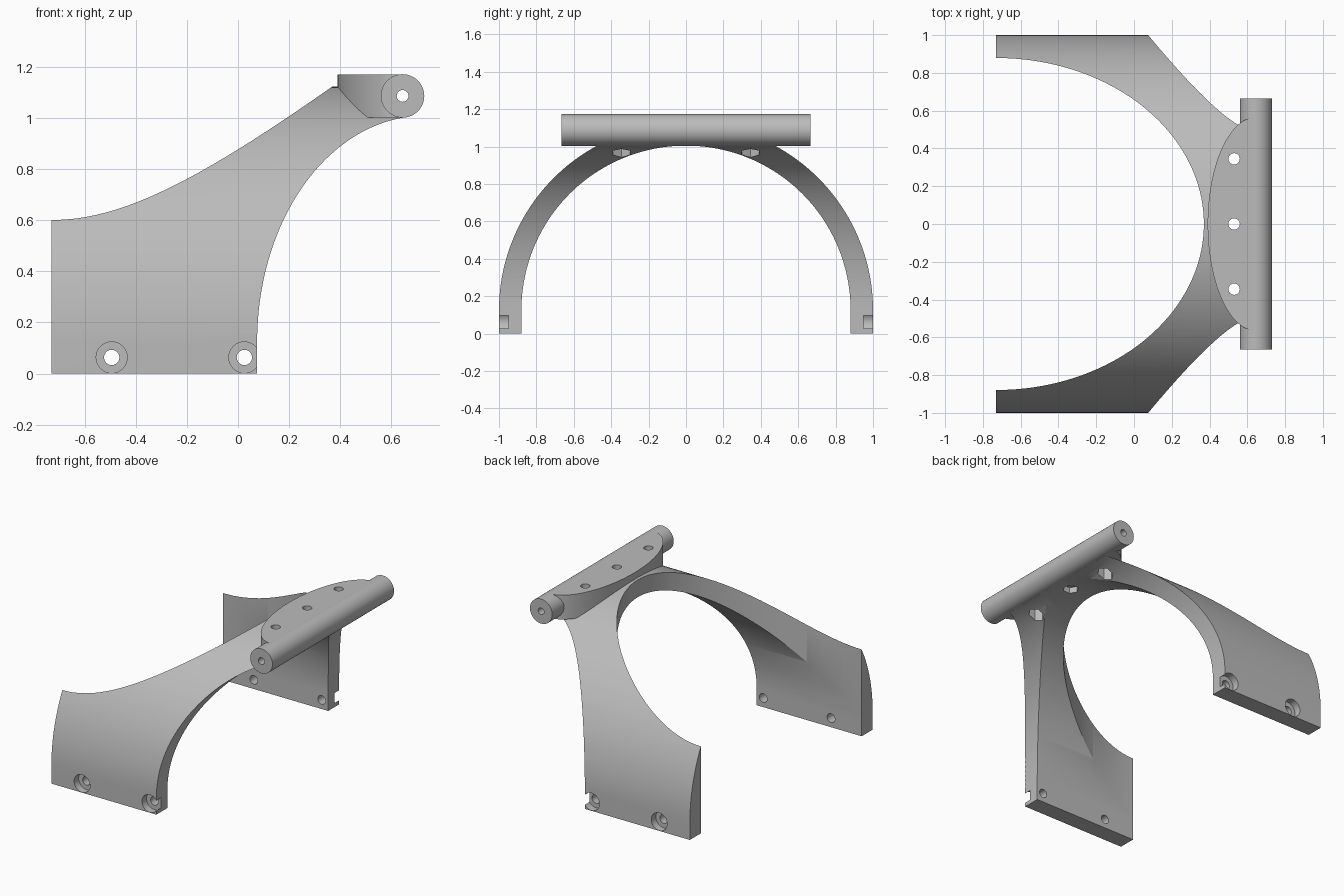
import bpy
import bmesh
from math import cos, sin, pi, radians

cube = bpy.data.objects.get("Cube")
if cube:
    bpy.data.objects.remove(cube, do_unlink=True)

grey = bpy.data.materials.new("plain grey")
grey.use_nodes = True
COLOUR = (0.5, 0.5, 0.5, 1)
grey.diffuse_color = COLOUR
grey.node_tree.nodes["Principled BSDF"].inputs["Base Color"].default_value = COLOUR


def arc(cu, cv, ru, rv, start, end, steps):
    """Points along an elliptical arc, angles in degrees."""
    angles = [radians(start + (end - start) * i / steps) for i in range(steps + 1)]
    return [(cu + ru * cos(a), cv + rv * sin(a)) for a in angles]


def ring(cu, cv, ru, rv=None, steps=32):
    return arc(cu, cv, ru, rv or ru, 0, 360, steps)[:-1]


def prism(name, outline, axis, low, high):
    """Extrude a flat outline along one axis."""
    place = {"x": lambda u, v, w: (w, u, v),
             "y": lambda u, v, w: (u, w, v),
             "z": lambda u, v, w: (u, v, w)}[axis]
    bm = bmesh.new()
    a = [bm.verts.new(place(u, v, low)) for u, v in outline]
    b = [bm.verts.new(place(u, v, high)) for u, v in outline]
    bm.faces.new(a)
    bm.faces.new(b)
    for i in range(len(a)):
        j = (i + 1) % len(a)
        bm.faces.new((a[i], a[j], b[j], b[i]))
    bmesh.ops.recalc_face_normals(bm, faces=bm.faces)
    mesh = bpy.data.meshes.new(name)
    bm.to_mesh(mesh)
    bm.free()
    mesh.materials.append(grey)
    obj = bpy.data.objects.new(name, mesh)
    bpy.context.collection.objects.link(obj)
    return obj


def activate(obj):
    bpy.ops.object.select_all(action="DESELECT")
    obj.select_set(True)
    bpy.context.view_layer.objects.active = obj


def cut(obj, outline, axis, low, high):
    """Subtract an extruded outline from a part."""
    cutter = prism("cutter", outline, axis, low, high)
    cutter.hide_render = True
    mod = obj.modifiers.new("cut", "BOOLEAN")
    mod.operation = "DIFFERENCE"
    mod.solver = "EXACT"
    mod.object = cutter
    activate(obj)
    bpy.ops.object.modifier_apply(modifier=mod.name)
    bpy.data.objects.remove(cutter, do_unlink=True)


BACK, SPRING = -0.73, 0.125     # back end of the legs, height where the arch begins
BAR_X, BAR_Z, BAR_R = 0.645, 1.088, 0.085

# Arch: a thick half-round shell on straight legs
profile = ([(1, 0)] + arc(0, SPRING, 1, 1, 0, 180, 96) + [(-1, 0), (-0.88, 0)]
           + arc(0, SPRING, 0.88, 0.88, 180, 0, 96) + [(0.88, 0)])
arch = prism("arch", profile, "x", BACK, BAR_X)

# Sweeping cut seen from above, then the curved cut along the other edge
cut(arch, ring(BACK, 0, 1.1, 0.879, 160), "z", -0.2, 1.4)
edge = arc(0.73, SPRING, 0.655, 0.885, 180, 90, 48)
cut(arch, edge + [(0.9, 1.01), (0.9, -0.1), (0.075, -0.1)], "y", -1.2, 1.2)

# Counterbored leg holes
for x in (-0.495, 0.025):
    cut(arch, ring(x, 0.063, 0.03), "y", -1.2, 1.2)
    for low, high in ((0.95, 1.2), (-1.2, -0.95)):
        cut(arch, ring(x, 0.063, 0.061), "y", low, high)

# Mounting plate: half an ellipse that runs into the bar
plate = prism("mount_plate", arc(BAR_X, 0, 0.255, 0.565, 90, 270, 64), "z", 1.004, 1.172)

# Pivot bar
bar = prism("pivot_bar", ring(BAR_X, BAR_Z, BAR_R, steps=64), "y", -0.665, 0.665)

# Bolt holes with hexagonal nut pockets below
for part in (arch, plate):
    for y in (-0.345, 0, 0.345):
        cut(part, ring(0.53, y, 0.03), "z", 0.7, 1.4)
        cut(part, ring(0.53, y, 0.052, steps=6), "z", 0.7, 1.045)

# Pin hole along the bar
for part in (arch, plate, bar):
    cut(part, ring(BAR_X, BAR_Z, 0.023), "y", -1.2, 1.2)
    activate(part)
    bpy.ops.object.shade_smooth_by_angle(angle=radians(25))
